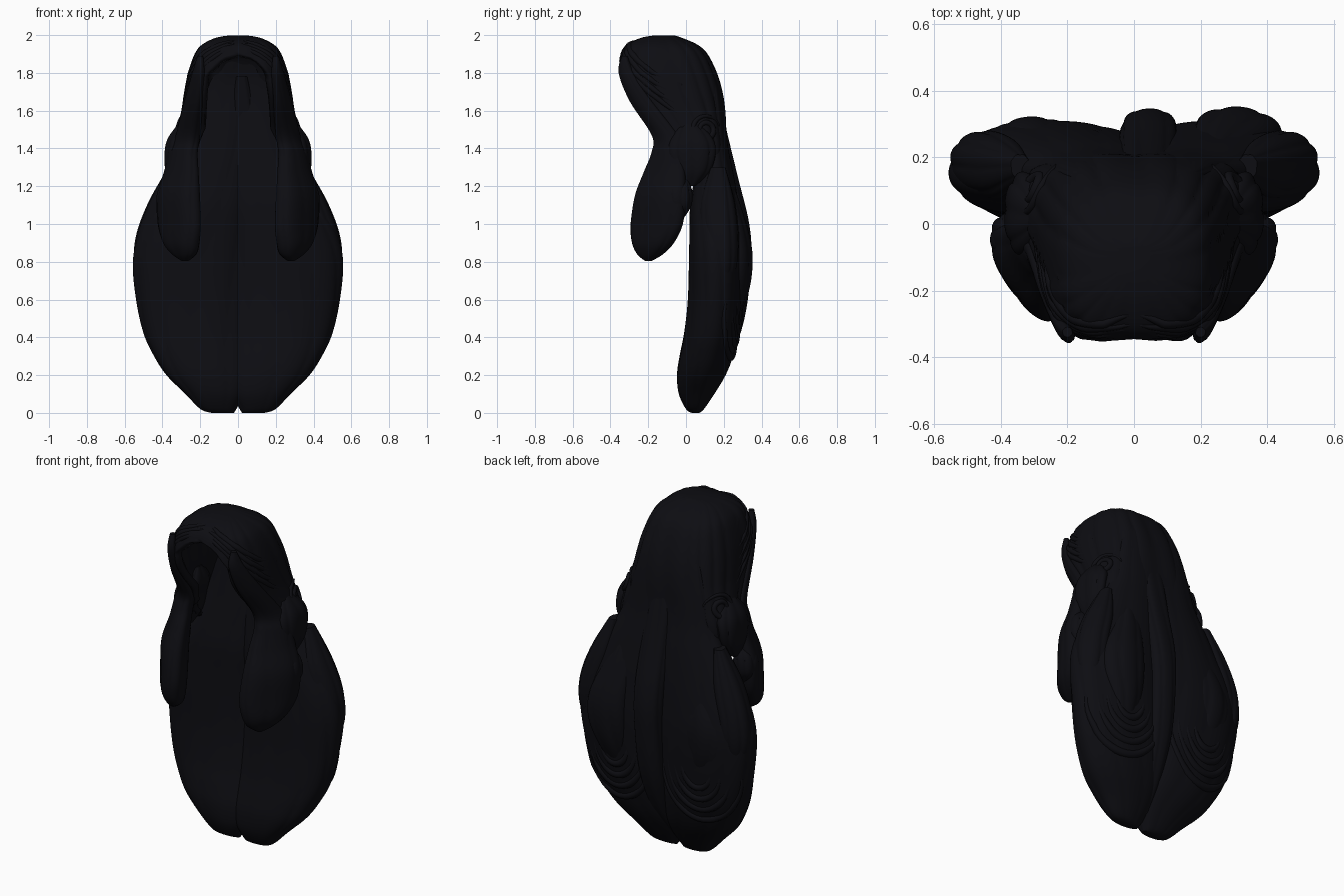
import bpy, bmesh, math
from mathutils import Vector

if "Cube" in bpy.data.objects:
    bpy.data.objects.remove(bpy.data.objects["Cube"])

mat = bpy.data.materials.new("black_hair")
mat.diffuse_color = (0.004, 0.004, 0.006, 1)
mat.use_nodes = True
mat.node_tree.nodes["Principled BSDF"].inputs["Base Color"].default_value = mat.diffuse_color


def smooth_keys(keys, steps):
    """Catmull-Rom interpolation through tuples of numbers"""
    out = []
    for i in range(len(keys) - 1):
        p0, p1 = keys[max(i - 1, 0)], keys[i]
        p2, p3 = keys[i + 1], keys[min(i + 2, len(keys) - 1)]
        for k in range(steps):
            t = k / steps
            out.append(tuple(0.5 * (2 * b + (c - a) * t + (2 * a - 5 * b + 4 * c - d) * t * t
                                    + (3 * b - a - 3 * c + d) * t ** 3)
                             for a, b, c, d in zip(p0, p1, p2, p3)))
    out.append(tuple(keys[-1]))
    return out


def finish(ob):
    ob.data.materials.append(mat)
    bpy.ops.object.select_all(action='DESELECT')
    ob.select_set(True)
    bpy.context.view_layer.objects.active = ob
    bpy.ops.object.shade_smooth_by_angle(angle=math.radians(50))


def loft(name, rings, closed=True, caps=(True, True)):
    bm = bmesh.new()
    vs = [[bm.verts.new(p) for p in r] for r in rings]
    n = len(rings[0])
    for a, b in zip(vs, vs[1:]):
        for i in range(n if closed else n - 1):
            j = (i + 1) % n
            bm.faces.new((a[i], a[j], b[j], b[i]))
    for ring, on in zip((vs[0], vs[-1]), caps):
        if on:
            bm.faces.new(ring)
    bmesh.ops.remove_doubles(bm, verts=bm.verts, dist=0.0005)
    bmesh.ops.recalc_face_normals(bm, faces=bm.faces)
    me = bpy.data.meshes.new(name)
    bm.to_mesh(me)
    bm.free()
    ob = bpy.data.objects.new(name, me)
    bpy.context.collection.objects.link(ob)
    return ob


def spow(v, e):
    return math.copysign(abs(v) ** e, v)


def lock(name, keys, side=1, p=2.2, grooves=4, depth=0.06, twist=2.0, n=64, steps=7):
    """Thick hair lock: keys are (x, y, z, half width, half depth, turn)"""
    rings = []
    for x, y, z, a, b, rot in smooth_keys(keys, steps):
        ring = []
        c, s = math.cos(math.radians(rot)), math.sin(math.radians(rot))
        for i in range(n):
            t = 2 * math.pi * i / n
            f = 1 - depth * (1 - abs(math.sin(grooves * t + twist * z)) ** 0.6)
            u = max(a, .004) * f * spow(math.cos(t), 2 / p)
            v = max(b, .004) * f * spow(math.sin(t), 2 / p)
            ring.append((side * (x + u * c - v * s), y + u * s + v * c, z))
        rings.append(ring)
    finish(loft(name, rings))


def curl(name, pts, r, side=1):
    """Rounded strand with tapered ends"""
    cu = bpy.data.curves.new(name, 'CURVE')
    cu.dimensions = '3D'
    cu.bevel_depth = r
    cu.bevel_resolution = 2
    sp = cu.splines.new('POLY')
    sp.points.add(len(pts) - 1)
    for i, q in enumerate(pts):
        sp.points[i].co = (side * q[0], q[1], q[2], 1)
        sp.points[i].radius = 0.1 + 0.9 * math.sin(math.pi * i / (len(pts) - 1)) ** 0.6
    ob = bpy.data.objects.new(name, cu)
    bpy.context.collection.objects.link(ob)
    bpy.ops.object.select_all(action='DESELECT')
    ob.select_set(True)
    bpy.context.view_layer.objects.active = ob
    bpy.ops.object.convert(target='MESH')
    finish(bpy.context.view_layer.objects.active)


def at_height(keys, z):
    """Profile values (width, front, back) at a height"""
    for k0, k1 in zip(keys, keys[1:]):
        lo, hi = sorted((k0[0], k1[0]))
        if lo <= z <= hi:
            t = (z - k0[0]) / (k1[0] - k0[0])
            return [k0[i] + (k1[i] - k0[i]) * t for i in (1, 2, 3)]
    return list(keys[-1][1:])


# back mass profile: z, outer half width, front y, back y
MASS = [(0, .14, .03, .07), (.02, .2, .0, .095), (.1, .28, -.038, .15), (.2, .38, -.048, .21),
        (.3, .445, -.035, .25), (.42, .5, -.012, .28), (.6, .54, .008, .3), (.8, .558, .015, .31),
        (.95, .525, .018, .3), (1.1, .445, .022, .28), (1.25, .365, .045, .255), (1.4, .29, .07, .225),
        (1.6, .23, .1, .2), (1.75, .18, .11, .17), (1.87, .1, .09, .12)]
INNER = .07  # overlap of the halves past the middle


def back_y(x, z):
    w, f, b = at_height(MASS, z)
    u = min(abs((x - (w - INNER) / 2) / ((w + INNER) / 2)), .99)
    return (f + b) / 2 + (b - f) / 2 * (1 - u ** 2.2) ** .45


# cap shell, open at the face: z, half width, front y, back y
CAP = [(1.998, .05, -.17, -.06), (1.985, .12, -.24, -.02), (1.95, .19, -.315, .06), (1.9, .23, -.348, .115),
       (1.8, .265, -.372, .165), (1.7, .285, -.345, .195), (1.6, .30, -.27, .21), (1.5, .325, -.175, .215),
       (1.4, .35, -.12, .22), (1.3, .35, -.06, .2), (1.23, .32, 0, .14)]
P = 2.8


def cap_point(t, z, k=1.0):
    w, f, b = at_height(CAP, z)
    return (w * k * spow(math.sin(t), 2 / P), (f + b) / 2 - (b - f) / 2 * k * spow(math.cos(t), 2 / P), z)


rings = []
for z, w, f, b in smooth_keys(CAP, 5):
    gap = .175 * math.sqrt(min(1, max(0, (1.9 - z) / .12))) + max(0, 1.5 - z) * .5
    g = math.asin(min(.95, (gap / w) ** (P / 2)))
    ring = []
    for i in range(121):
        t = g + (2 * math.pi - 2 * g) * i / 120
        k = 1 - .035 * (1 - abs(math.sin(9 * t + 2 * z)) ** .6)
        ring.append((w * k * spow(math.sin(t), 2 / P),
                     (f + b) / 2 - (b - f) / 2 * k * spow(math.cos(t), 2 / P), z))
    rings.append(ring)
cap = loft("crown_cap", rings, closed=False, caps=(True, False))
sol = cap.modifiers.new("thickness", 'SOLIDIFY')
sol.thickness = .04
# the thickness grows inward, whichever way the shell faces
outward = sum(p.normal.dot(p.center - Vector((0, -.07, 1.6))) for p in cap.data.polygons) > 0
sol.offset = -1 if outward else 1
finish(cap)

for s, tag in ((1, "right"), (-1, "left")):
    # half of the long back hair
    lock("back_hair_" + tag,
         [((w - i) / 2, (f + b) / 2, z, (w + i) / 2, (b - f) / 2, 0)
          for z, w, f, b in MASS for i in [min(INNER, z * .6 - .02)]],
         s, p=2.2, grooves=5, depth=.03, twist=3, n=96, steps=6)
    # lock hanging in front of the shoulder
    lock("front_lock_" + tag,
         [(.2, -.325, 1.89, .015, .015, 60), (.21, -.315, 1.8, .045, .025, 60), (.235, -.235, 1.65, .07, .035, 58),
          (.265, -.105, 1.47, .085, .05, 55), (.29, -.09, 1.38, .105, .055, 55),
          (.3, -.11, 1.28, .13, .06, 55), (.315, -.135, 1.15, .16, .075, 54),
          (.31, -.155, 1.0, .165, .075, 54), (.3, -.175, .9, .13, .07, 53),
          (.285, -.19, .84, .08, .05, 50), (.28, -.2, .803, .015, .015, 50)], s, grooves=3, depth=.06)
    # clump over the ear
    lock("ear_lock_" + tag,
         [(.28, .02, 1.55, .02, .03, 0), (.305, .03, 1.46, .065, .11, 0), (.325, .03, 1.38, .065, .13, 0),
          (.33, .03, 1.28, .055, .1, 0), (.335, .02, 1.2, .02, .03, 0)], s, depth=.1)
    # small tuck below the ear
    lock("lower_ear_lock_" + tag,
         [(.34, -.03, 1.26, .02, .02, 0), (.36, -.04, 1.19, .06, .07, 0), (.37, -.04, 1.1, .06, .07, 0),
          (.36, -.05, 1.02, .02, .03, 0)], s, depth=.1)
    # outer wing lock
    lock("wing_lock_" + tag,
         [(.34, .17, 1.3, .03, .04, -10), (.39, .17, 1.12, .08, .09, -20), (.44, .18, .95, .095, .1, -25),
          (.46, .18, .8, .09, .095, -25), (.46, .17, .68, .06, .07, -20), (.45, .16, .6, .015, .02, -10)],
         s, depth=.08)
    # rounded rear lobe, slightly fuller on the right
    d = 0 if s > 0 else -.03
    lock("rear_lobe_" + tag,
         [(.2, .17, 1.35, .03, .03, 0), (.25, .2 + d, 1.1, .1, .09, 0), (.3, .235 + d, .9, .14, .11, -5),
          (.31, .24 + d, .75, .145, .11, -5), (.29, .225 + d, .6, .11, .095, 0),
          (.26, .2 + d, .42, .04, .04, 0)], s, depth=.07)
    # curl lying on the side of the cap
    pts = []
    for i in range(41):
        r = .08 - .0016 * i
        y, z = .1 + r * math.cos(.28 * i), 1.5 + r * math.sin(.28 * i)
        w, f, b = at_height(CAP, z)
        v = min(.98, abs(y - (f + b) / 2) / ((b - f) / 2))
        pts.append((w * (1 - v ** P) ** (1 / P) - .004, y, z))
    curl("side_curl_" + tag, pts, .016, s)
    # strands combed from the fringe back to the side curl
    for j in range(4):
        pts = [cap_point(1.75 * u, 1.925 + .014 * j - (.42 - .06 * j) * u ** 1.7, .965)
               for u in [k / 24 for k in range(25)]]
        curl(f"fringe_strand_{j + 1}_{tag}", pts, .018, s)
    # sweeping U-shaped strands low on the back
    for j in range(4):
        r = .09 + .05 * j
        pts = []
        for i in range(25):
            a = math.pi * (.95 + 1.05 * i / 24)
            x, z = .27 + r * math.cos(a), .62 + 1.35 * r * math.sin(a)
            pts.append((x, back_y(x, z) - .012, z))
        curl(f"back_sweep_{j + 1}_{tag}", pts, .024, s)

# central ridge down the back
lock("center_back_lock",
     [(.02, .12, 1.78, .03, .03, 0), (.03, .16, 1.5, .08, .055, 0), (.04, .2, 1.25, .09, .075, 0),
      (.045, .25, 1.0, .09, .085, 0), (.045, .26, .8, .085, .085, 0), (.04, .225, .5, .08, .085, 0),
      (.03, .14, .25, .06, .08, 0), (.01, .07, .08, .03, .04, 0)], p=2.6, depth=.06)
